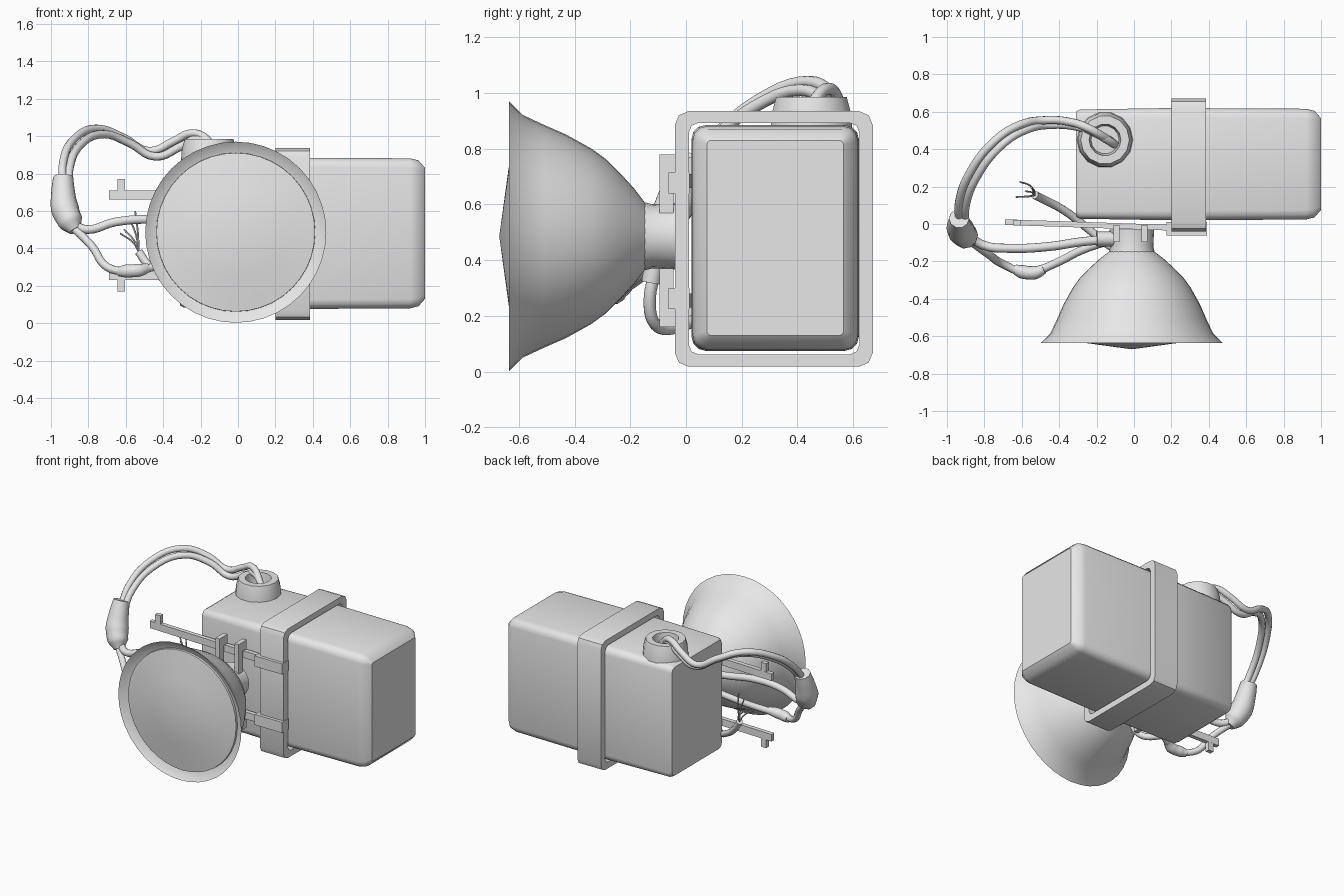
import bpy, bmesh, math
from mathutils import Vector

cube = bpy.data.objects.get("Cube")
if cube:
    bpy.data.objects.remove(cube)

gray = bpy.data.materials.new("plain_gray")
gray.use_nodes = True
gray.diffuse_color = (0.8, 0.8, 0.8, 1)
gray.node_tree.nodes["Principled BSDF"].inputs["Base Color"].default_value = (0.8, 0.8, 0.8, 1)


def smooth(obj, angle):
    bpy.ops.object.select_all(action='DESELECT')
    obj.select_set(True)
    bpy.context.view_layer.objects.active = obj
    bpy.ops.object.shade_smooth_by_angle(angle=math.radians(angle))


def finish(name, bm, angle=35):
    bmesh.ops.remove_doubles(bm, verts=bm.verts, dist=0.0001)
    bmesh.ops.recalc_face_normals(bm, faces=bm.faces)
    mesh = bpy.data.meshes.new(name)
    bm.to_mesh(mesh)
    bm.free()
    mesh.materials.append(gray)
    obj = bpy.data.objects.new(name, mesh)
    bpy.context.collection.objects.link(obj)
    if angle:
        smooth(obj, angle)
    return obj


def loft(name, sections, ring=False, angle=35):
    """Skin a list of equal point loops; a ring joins the last loop to the first."""
    bm = bmesh.new()
    loops = [[bm.verts.new(p) for p in s] for s in sections]
    n = len(loops[0])
    pairs = list(zip(loops, loops[1:]))
    if ring:
        pairs.append((loops[-1], loops[0]))
    else:
        bm.faces.new(loops[0])
        bm.faces.new(loops[-1])
    for a, b in pairs:
        for i in range(n):
            j = (i + 1) % n
            bm.faces.new((a[i], a[j], b[j], b[i]))
    return finish(name, bm, angle)


def rounded(x, y0, y1, z0, z1, r, seg=3):
    """Rounded rectangle in the plane of constant x."""
    pts = []
    corners = [(y1 - r, z1 - r), (y0 + r, z1 - r), (y0 + r, z0 + r), (y1 - r, z0 + r)]
    for k, (cy, cz) in enumerate(corners):
        for s in range(seg + 1):
            a = math.pi / 2 * (k + s / seg)
            pts.append((x, cy + r * math.cos(a), cz + r * math.sin(a)))
    return pts


def revolve(name, profile, center, axis, sides, angle=35):
    """Lathe (radius, height) pairs around the y or z axis."""
    c = Vector(center)
    sections = []
    for r, h in profile:
        loop = []
        for i in range(sides):
            a = 2 * math.pi * i / sides
            u, v = max(r, 0.00001) * math.cos(a), max(r, 0.00001) * math.sin(a)
            loop.append(c + Vector((u, h, v) if axis == 'y' else (u, v, h)))
        sections.append(loop)
    return loft(name, sections, angle=angle)


def box(name, x0, x1, y0, y1, z0, z1, slant=0):
    """Box whose y shifts by slant at the low x end."""
    return loft(name, [[(x, y + d, z) for y, z in ((y0, z0), (y1, z0), (y1, z1), (y0, z1))]
                       for x, d in ((x0, slant), (x1, 0))], angle=0)


def tube(name, points, radius, radii=None, res=3, smoothness=5):
    """Round cable through the points, converted to a mesh."""
    cu = bpy.data.curves.new(name, 'CURVE')
    cu.dimensions = '3D'
    cu.bevel_depth = radius
    cu.bevel_resolution = res
    cu.resolution_u = smoothness
    cu.use_fill_caps = True
    sp = cu.splines.new('BEZIER')
    sp.bezier_points.add(len(points) - 1)
    for i, (bp, p) in enumerate(zip(sp.bezier_points, points)):
        bp.co = p
        bp.handle_left_type = bp.handle_right_type = 'AUTO'
        bp.radius = radii[i] if radii else 1
    cu.materials.append(gray)
    obj = bpy.data.objects.new(name, cu)
    bpy.context.collection.objects.link(obj)
    bpy.ops.object.select_all(action='DESELECT')
    obj.select_set(True)
    bpy.context.view_layer.objects.active = obj
    bpy.ops.object.convert(target='MESH')
    smooth(bpy.context.view_layer.objects.active, 50)


# Battery case with a rounded far end
def case_section(x, inset, r):
    return rounded(x, 0.02 + inset, 0.62 - inset, 0.075 + inset, 0.885 - inset, r)


loft("case", [case_section(-0.31, 0.02, 0.035), case_section(-0.29, 0.008, 0.04),
              case_section(0.2, 0, 0.05), case_section(0.92, 0.004, 0.05),
              case_section(0.965, 0.015, 0.045), case_section(1.0, 0.055, 0.015)])

# Strap around the case
outer = (-0.04, 0.67, 0.018, 0.935, 0.05, 2)
inner = (0.01, 0.622, 0.062, 0.893, 0.035, 2)
loft("strap", [rounded(0.2, *outer), rounded(0.385, *outer),
               rounded(0.385, *inner), rounded(0.2, *inner)], ring=True)

# Cable collar on the case
revolve("collar", [(0.15, 0.87), (0.145, 0.93), (0.13, 0.985), (0.085, 0.985),
                   (0.075, 0.91)], (-0.155, 0.45, 0), 'z', 14)

# Lamp head
lamp_center = (-0.012, 0, 0.486)
revolve("reflector", [(0.12, -0.147), (0.17, -0.185), (0.225, -0.235), (0.275, -0.285),
                      (0.315, -0.34), (0.365, -0.43), (0.40, -0.51), (0.435, -0.585),
                      (0.484, -0.635), (0.425, -0.595)], lamp_center, 'y', 40)
revolve("lens", [(0.425, -0.595), (0.424, -0.61), (0.24, -0.637), (0, -0.67)],
        lamp_center, 'y', 40)
revolve("neck", [(0.125, -0.16), (0.115, -0.12), (0.12, -0.03)], lamp_center, 'y', 20)

# Mounting rails, clips and hooks, mirrored about the middle height
middle = 0.47
for side, s in (("upper", 1), ("lower", -1)):
    def slab(name, x0, x1, y0, y1, a, b, slant=0):
        z0, z1 = sorted((middle + s * a, middle + s * b))
        box(side + "_" + name, x0, x1, y0, y1, z0, z1, slant)

    slab("rail", -0.69, 0.2, -0.035, -0.005, 0.19, 0.24, 0.03)
    slab("rail_stop", -0.645, -0.605, -0.008, 0.022, 0.23, 0.30)
    slab("strap_clip", 0.175, 0.39, -0.062, 0.012, 0.17, 0.245)
    for i, x in enumerate((-0.11, 0.04)):
        slab("hook_%d" % i, x, x + 0.032, -0.095, -0.045, 0.10, 0.31)
        slab("hook_tip_%d" % i, x, x + 0.032, -0.05, -0.005, 0.245, 0.31)

# Pair of cables from the collar to the splice
main_path = [(-0.12, 0.44, 0.90), (-0.17, 0.47, 0.985), (-0.25, 0.515, 1.015),
             (-0.34, 0.545, 0.975), (-0.475, 0.555, 0.92), (-0.61, 0.53, 0.99),
             (-0.75, 0.44, 1.04), (-0.88, 0.27, 0.98), (-0.935, 0.12, 0.86),
             (-0.935, 0.02, 0.74)]
for i, (dx, dy, dz) in enumerate(((0, 0, 0), (0.035, -0.025, -0.03))):
    tube("main_cable_%d" % i, [(x + dx, y + dy, z + dz) for x, y, z in main_path], 0.022)
tube("splice", [(-0.935, 0.03, 0.78), (-0.935, 0, 0.70), (-0.925, -0.035, 0.61),
                (-0.895, -0.07, 0.54), (-0.87, -0.09, 0.495)], 0.075,
     [0.72, 0.85, 1, 0.9, 0.45])

# Cables from the splice to the lamp
tube("side_cable", [(-0.89, -0.06, 0.53), (-0.80, -0.115, 0.50), (-0.66, -0.13, 0.54),
                    (-0.45, -0.12, 0.555), (-0.28, -0.095, 0.54), (-0.10, -0.08, 0.52)], 0.024)
tube("side_cable_plug", [(-0.20, -0.08, 0.53), (-0.10, -0.08, 0.52)], 0.04)
tube("low_cable", [(-0.89, -0.08, 0.52), (-0.78, -0.16, 0.41), (-0.70, -0.215, 0.30),
                   (-0.57, -0.26, 0.28), (-0.42, -0.21, 0.31), (-0.28, -0.14, 0.36),
                   (-0.10, -0.08, 0.42)], 0.022)
tube("connector", [(-0.64, -0.24, 0.275), (-0.60, -0.255, 0.278), (-0.53, -0.26, 0.283),
                   (-0.48, -0.24, 0.295)], 0.036, [0.7, 1, 1, 0.7])

# Loose cable with frayed wires
end = Vector((-0.53, 0.155, 0.38))
tube("loose_cable", [(-0.08, -0.10, 0.39), (-0.09, -0.13, 0.26), (-0.14, -0.11, 0.17),
                     (-0.24, -0.03, 0.16), (-0.37, 0.07, 0.22), (-0.48, 0.13, 0.31), end], 0.022)
tube("loose_cable_plug", [(-0.08, -0.11, 0.40), (-0.085, -0.125, 0.32)], 0.035)
for i, (dx, dy, dz) in enumerate(((-0.08, 0.07, 0.12), (-0.02, 0.04, 0.22),
                                  (-0.10, -0.01, 0.10), (-0.05, 0.02, 0.18))):
    bend = end + Vector((dx * 0.3, dy * 0.7, dz * 0.5))
    tube("frayed_wire_%d" % i, [end, bend, end + Vector((dx, dy, dz))], 0.005, res=1)
